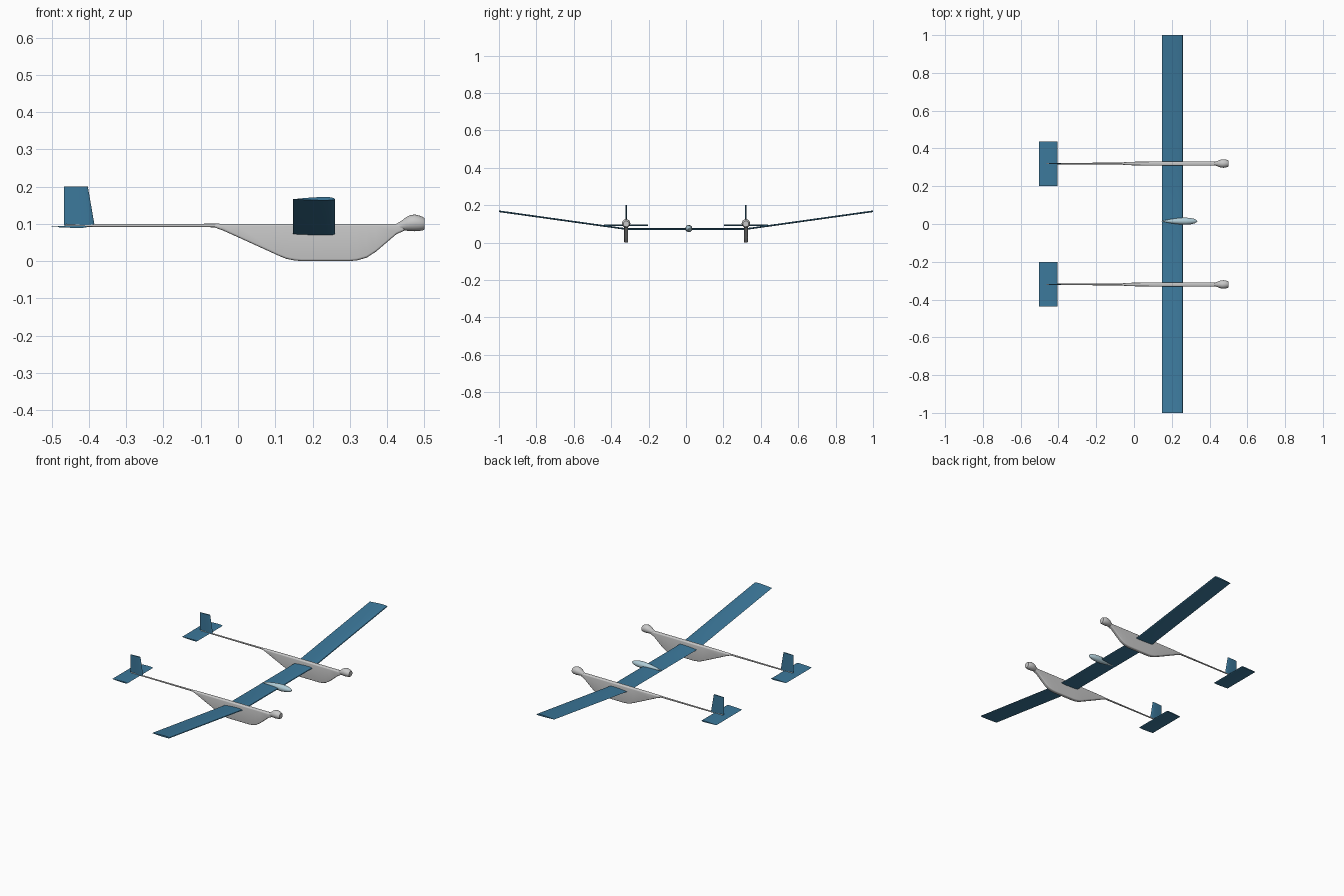
import bpy, bmesh, math
from mathutils import Vector

if "Cube" in bpy.data.objects:
    bpy.data.objects.remove(bpy.data.objects["Cube"])


def material(name, rgb):
    m = bpy.data.materials.new(name)
    m.diffuse_color = (*rgb, 1)
    m.use_nodes = True
    m.node_tree.nodes["Principled BSDF"].inputs["Base Color"].default_value = m.diffuse_color
    return m


BLUE = material("wing blue", (0.045, 0.19, 0.33))
GREY = material("body grey", (0.58, 0.58, 0.58))
PALE = material("pale blue", (0.43, 0.60, 0.67))


def loft(name, rings, mat):
    """Skin a list of equal-length rings and cap both ends."""
    bm = bmesh.new()
    rows = [[bm.verts.new(p) for p in ring] for ring in rings]
    n = len(rows[0])
    for a, b in zip(rows, rows[1:]):
        for i in range(n):
            j = (i + 1) % n
            bm.faces.new((a[i], a[j], b[j], b[i]))
    bm.faces.new(rows[0])
    bm.faces.new(rows[-1])
    bmesh.ops.recalc_face_normals(bm, faces=bm.faces)
    mesh = bpy.data.meshes.new(name)
    bm.to_mesh(mesh)
    bm.free()
    ob = bpy.data.objects.new(name, mesh)
    bpy.context.collection.objects.link(ob)
    mesh.materials.append(mat)
    bpy.ops.object.select_all(action='DESELECT')
    ob.select_set(True)
    bpy.context.view_layer.objects.active = ob
    bpy.ops.object.shade_smooth_by_angle(angle=math.radians(35))
    return ob


def airfoil(trail, lead, up, down, n=10):
    """(x, height) outline: blunt leading edge, thin trailing edge."""
    def thick(t):
        return 2.6 * (math.sqrt(t) - t)   # t = 0 at leading edge
    ts = [(1 - math.cos(math.pi * i / n)) / 2 for i in range(n + 1)]
    chord = lead - trail
    top = [(lead - chord * t, up * min(1, thick(t) * 1.54)) for t in ts]
    low = [(lead - chord * t, -down * min(1, thick(t) * 1.54)) for t in ts[1:-1]]
    return top + low[::-1]


def tube(name, stations, y, mat, n=20):
    """Round body along x from (x, z, radius) stations."""
    return loft(name, [[(x, y + r * math.cos(2 * math.pi * i / n),
                         z + r * math.sin(2 * math.pi * i / n)) for i in range(n)]
                       for x, z, r in stations], mat)


def rounded_section(x, y, low, high, half):
    """Rounded rectangle across the body at station x."""
    r = min(0.006, (high - low) / 2 - 0.0002, half - 0.0002)
    pts = []
    for k, (sy, sz) in enumerate(((1, 1), (-1, 1), (-1, -1), (1, -1))):
        cy = y + sy * (half - r)
        cz = high - r if sz > 0 else low + r
        for s in range(5):
            a = math.pi / 2 * (k + s / 4)
            pts.append((x, cy + r * math.cos(a), cz + r * math.sin(a)))
    return pts


# Main wing: flat centre with raised outer panels
foil = airfoil(0.147, 0.26, 0.006, 0.003)
loft("wing", [[(x, y, z + h) for x, h in foil] for y, z in
              ((-1, 0.166), (-0.32, 0.071), (0.32, 0.071), (1, 0.166))], BLUE)

# Small pod on the centre of the wing
tube("centre_pod", [(0.146, 0.075, 0.001), (0.165, 0.075, 0.005), (0.19, 0.075, 0.010),
                    (0.22, 0.075, 0.015), (0.25, 0.075, 0.018), (0.275, 0.075, 0.019),
                    (0.30, 0.075, 0.0165), (0.32, 0.075, 0.012), (0.331, 0.075, 0.006),
                    (0.335, 0.075, 0.001)], 0.015, PALE)

# Keel line of the twin bodies: x, bottom z, half width
KEEL = ((-0.062, 0.090, 0.006), (-0.04, 0.082, 0.008), (0.0, 0.064, 0.0095),
        (0.11, 0.014, 0.011), (0.13, 0.006, 0.011), (0.15, 0.002, 0.011),
        (0.17, 0.0, 0.011), (0.30, 0.0, 0.011), (0.32, 0.002, 0.011),
        (0.345, 0.009, 0.011), (0.37, 0.025, 0.011), (0.425, 0.072, 0.011),
        (0.445, 0.081, 0.011))

for side, y in (("left", 0.32), ("right", -0.32)):
    # Deep body, thin tail boom and bulb nose
    loft(side + "_body", [rounded_section(x, y, low, 0.1, half)
                          for x, low, half in KEEL], GREY)
    tube(side + "_boom", [(-0.462, 0.0955, 0.0035), (-0.05, 0.0955, 0.0048)], y, GREY, 12)
    tube(side + "_nose", [(0.425, 0.091, 0.009), (0.44, 0.096, 0.013),
                          (0.452, 0.100, 0.0185), (0.463, 0.102, 0.0215),
                          (0.475, 0.1025, 0.0225), (0.487, 0.1015, 0.0205),
                          (0.495, 0.1005, 0.0185), (0.5, 0.100, 0.0155)], y, GREY)

    # Tailplane
    tail = airfoil(-0.502, -0.405, 0.004, 0.003)
    loft(side + "_tailplane", [[(x, y + dy, 0.092 + h) for x, h in tail]
                               for dy in (-0.118, 0.118)], BLUE)

    # Swept fin
    loft(side + "_fin", [[(x, y + h, z) for x, h in airfoil(-0.467, lead, 0.0035, 0.0035)]
                         for lead, z in ((-0.385, 0.096), (-0.403, 0.2))], BLUE)
